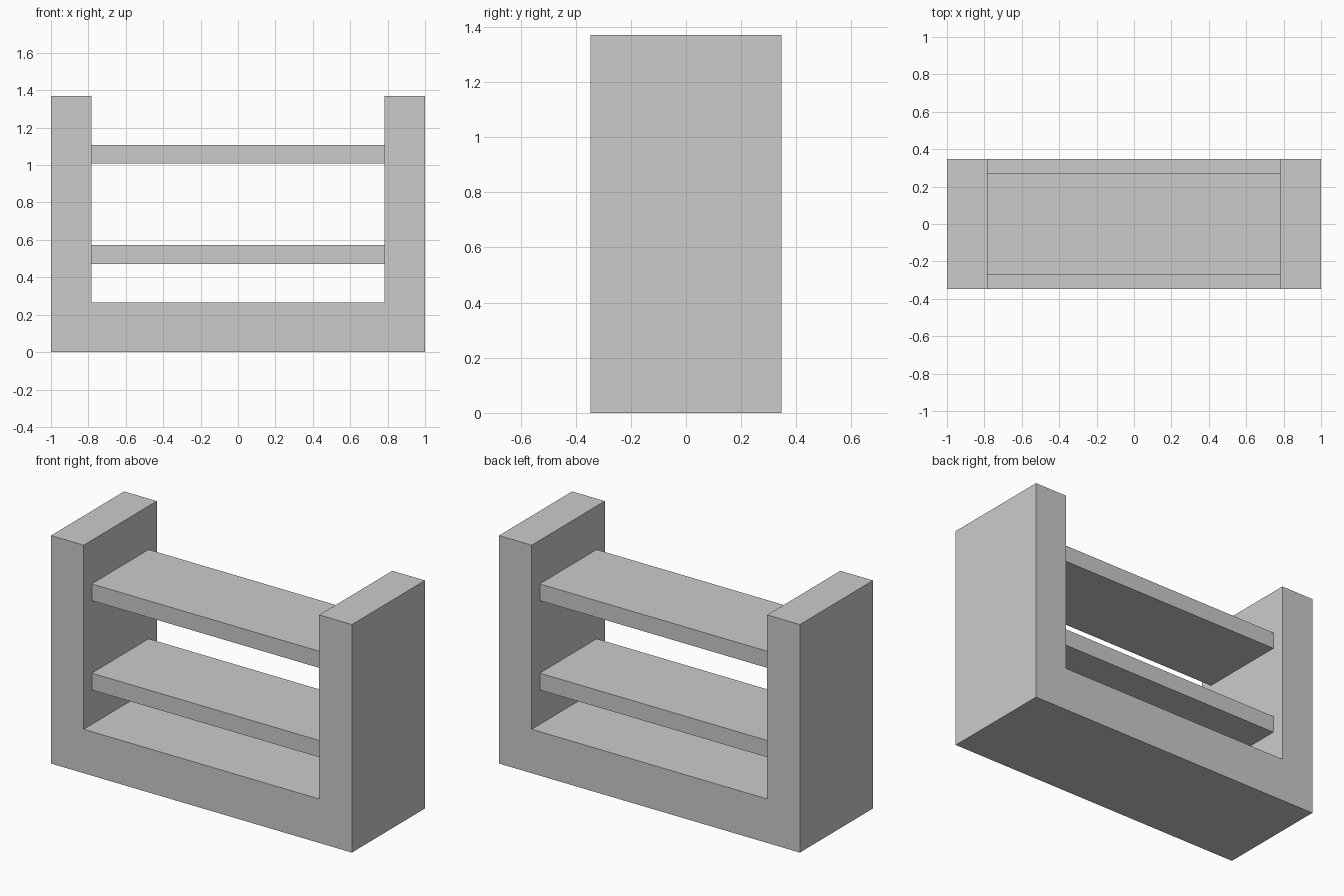
import bpy, bmesh

if "Cube" in bpy.data.objects:
    bpy.data.objects.remove(bpy.data.objects["Cube"])

HALF_DEPTH = 0.347
INNER_X = 0.783


def extrude_profile(name, points, half_depth):
    """Extrude an x-z outline along y, centred on y = 0."""
    bm = bmesh.new()
    face = bm.faces.new([bm.verts.new((x, -half_depth, z)) for x, z in points])
    result = bmesh.ops.extrude_face_region(bm, geom=[face])
    moved = [v for v in result["geom"] if isinstance(v, bmesh.types.BMVert)]
    bmesh.ops.translate(bm, verts=moved, vec=(0, 2 * half_depth, 0))
    bmesh.ops.recalc_face_normals(bm, faces=bm.faces)
    mesh = bpy.data.meshes.new(name)
    bm.to_mesh(mesh)
    bm.free()
    obj = bpy.data.objects.new(name, mesh)
    bpy.context.collection.objects.link(obj)
    return obj


# U-shaped frame: thick base with two side walls
right_half = [(1, 0), (1, 1.37), (INNER_X, 1.37), (INNER_X, 0.264)]
left_half = [(-x, z) for x, z in reversed(right_half)]
extrude_profile("frame", right_half + left_half, HALF_DEPTH)

# Two shelves between the walls, set back from front and rear
for name, z0, z1 in (("lower_shelf", 0.471, 0.572), ("upper_shelf", 1.008, 1.108)):
    extrude_profile(name, [(-INNER_X, z0), (INNER_X, z0),
                           (INNER_X, z1), (-INNER_X, z1)], 0.27)
